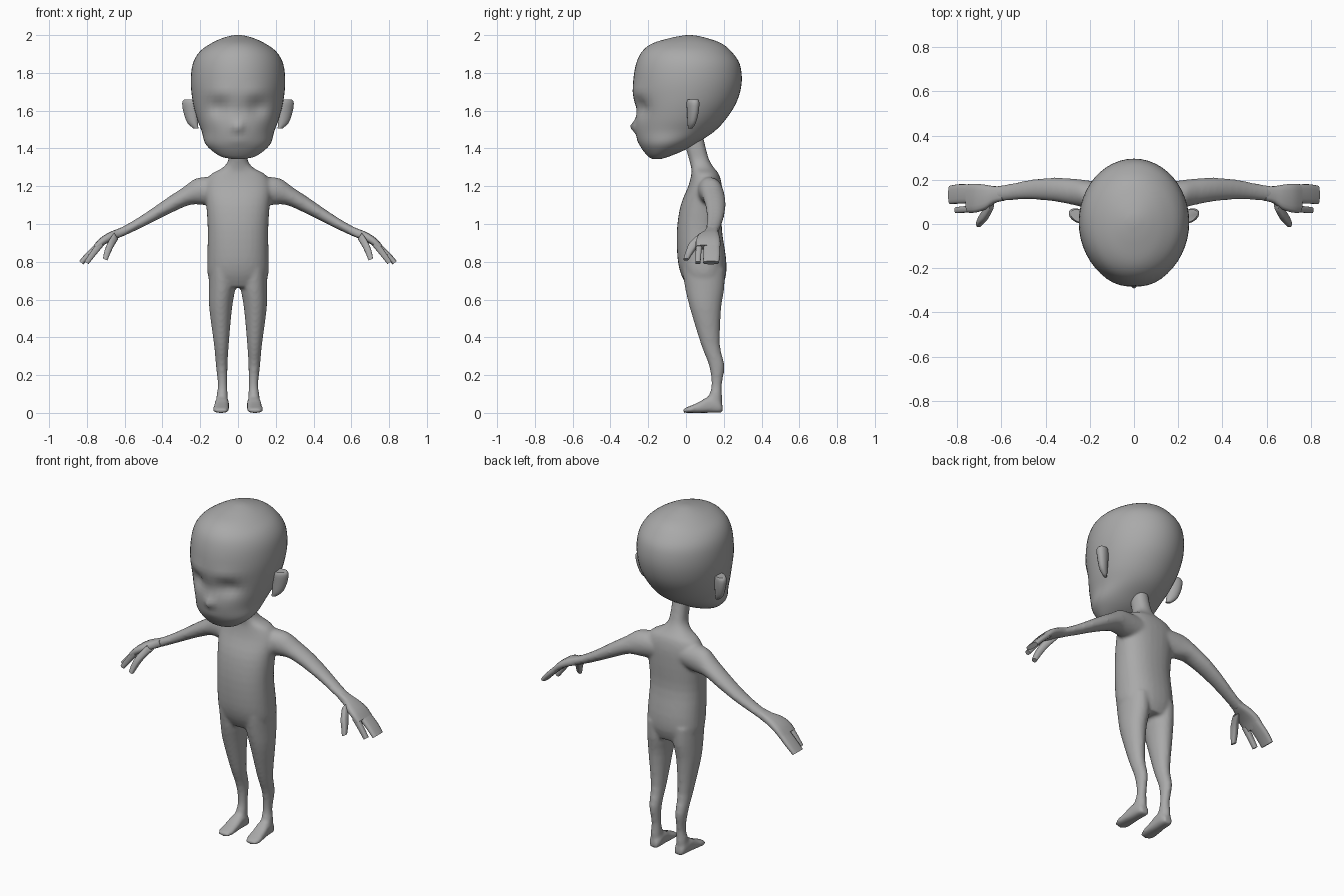
import bpy, bmesh, math
from mathutils import Vector

skin = bpy.data.materials.new("grey_skin")
skin.diffuse_color = (0.4, 0.4, 0.4, 1)


def interpolate(rows, steps):
    """Smooth curve through the rows of section values."""
    out = []
    for i in range(len(rows) - 1):
        a, b = rows[max(i - 1, 0)], rows[i]
        c, d = rows[i + 1], rows[min(i + 2, len(rows) - 1)]
        for s in range(steps):
            t = s / steps
            out.append([0.5 * (2 * q + (r - p) * t + (2 * p - 5 * q + 4 * r - w) * t * t
                               + (3 * q - p - 3 * r + w) * t ** 3)
                        for p, q, r, w in zip(a, b, c, d)])
    return out + [list(rows[-1])]


def loft(bm, rows, frame, segs=24, steps=3, power=2.0, sides=(1,)):
    """Skin superellipse sections; frame(row) gives centre and two half axes."""
    for side in sides:
        rings = []
        for row in interpolate(rows, steps):
            c, u, v = (Vector(k) for k in frame(row))
            ring = []
            for k in range(segs):
                a = 2 * math.pi * k / segs
                cu, sv = (math.copysign(abs(f) ** (2 / power), f)
                          for f in (math.cos(a), math.sin(a)))
                p = c + u * cu + v * sv
                ring.append(bm.verts.new((p.x * side, p.y, p.z)))
            rings.append(ring)
        for r, s in zip(rings, rings[1:]):
            for k in range(segs):
                j = (k + 1) % segs
                bm.faces.new((r[k], r[j], s[j], s[k]))
        bm.faces.new(rings[0])
        bm.faces.new(rings[-1])


def finish(bm, name, angle=50):
    bmesh.ops.recalc_face_normals(bm, faces=bm.faces)
    me = bpy.data.meshes.new(name)
    bm.to_mesh(me)
    bm.free()
    me.materials.append(skin)
    ob = bpy.data.objects.new(name, me)
    bpy.context.collection.objects.link(ob)
    bpy.ops.object.select_all(action='DESELECT')
    ob.select_set(True)
    bpy.context.view_layer.objects.active = ob
    bpy.ops.object.shade_smooth_by_angle(angle=math.radians(angle))
    return ob


# Section frames
def level(r):      # z, half width, front y, back y, centre x
    z, w, f, b, x = r
    return (x, (f + b) / 2, z), (w, 0, 0), (0, (b - f) / 2, 0)


def limb(r):       # x, y, z, half depth, half thickness, downward slope
    x, y, z, hy, ht, a = r
    a = math.radians(a)
    return (x, y, z), (0, hy, 0), (ht * math.sin(a), 0, ht * math.cos(a))


def sole(r):       # y, centre x, half width, height
    y, x, w, h = r
    return (x, y, h / 2), (w, 0, 0), (0, 0, h / 2)


BOTH = (1, -1)

# Head: level sections, then sockets, brow, nose and lips pushed into the face
bm = bmesh.new()
head = [(1.345, .035, -.18, -.13, 0), (1.357, .09, -.20, -.09, 0), (1.39, .14, -.228, -.01, 0),
        (1.43, .175, -.25, .06, 0), (1.49, .192, -.266, .15, 0), (1.56, .218, -.27, .215, 0),
        (1.65, .24, -.277, .27, 0), (1.75, .25, -.28, .295, 0), (1.845, .24, -.265, .285, 0),
        (1.91, .205, -.235, .243, 0), (1.955, .145, -.18, .19, 0), (1.983, .085, -.09, .115, 0),
        (1.997, .035, -.02, .055, 0), (2.0, .006, .01, .025, 0)]
loft(bm, head, level, segs=48, steps=4)


def bump(v, x, z, sx, sz):
    return math.exp(-((abs(v.co.x) - x) / sx) ** 2 - ((v.co.z - z) / sz) ** 2)


for v in bm.verts:
    if v.co.y < -.1:
        v.co.y += (.034 * bump(v, .10, 1.615, .055, .045)
                   - .008 * bump(v, .09, 1.70, .08, .03)
                   + .012 * bump(v, 0, 1.60, .03, .04)
                   - .027 * bump(v, 0, 1.515, .022, .028)
                   - .004 * bump(v, 0, 1.44, .05, .02))
finish(bm, "head", 80)

# Ears
bm = bmesh.new()
ear = [(1.505, .222, .022, .3), (1.535, .240, .03, .65), (1.59, .250, .036, .9),
       (1.64, .253, .037, 1), (1.658, .25, .037, .85)]
loft(bm, ear, lambda r: ((r[1], r[2], r[0]), (.041 * r[3], .02 * r[3], 0),
                         (-.012 * r[3], .028 * r[3], 0)), segs=16, sides=BOTH)
finish(bm, "ears")

# Body: neck and torso, arms, legs and feet fused into one skin
bm = bmesh.new()
torso = [(1.47, .045, -.01, .09, 0), (1.40, .046, .0, .105, 0), (1.335, .052, .018, .125, 0),
         (1.295, .085, .028, .15, 0), (1.262, .145, .028, .175, 0), (1.20, .175, .012, .19, 0),
         (1.10, .168, -.028, .192, 0), (.97, .16, -.048, .19, 0), (.82, .162, -.045, .212, 0),
         (.73, .16, -.025, .212, 0), (.665, .13, .01, .19, 0)]
loft(bm, torso, level, segs=32, power=2.3)

arm = [(.08, .115, 1.18, .07, .07, 10), (.19, .13, 1.172, .065, .076, 18),
       (.27, .145, 1.148, .06, .05, 25), (.36, .156, 1.10, .054, .04, 30),
       (.465, .156, 1.038, .045, .031, 31), (.55, .146, .99, .038, .026, 30),
       (.63, .135, .95, .036, .023, 28)]
loft(bm, arm, limb, sides=BOTH)

leg = [(.76, .07, -.02, .205, .085), (.66, .07, -.005, .203, .085), (.55, .06, .022, .186, .092),
       (.36, .039, .08, .18, .088), (.25, .031, .122, .204, .086), (.15, .025, .135, .19, .082),
       (.09, .03, .12, .191, .084), (.03, .032, .10, .192, .085)]
loft(bm, leg, level, sides=BOTH)

foot = [(.194, .082, .024, .04), (.17, .083, .034, .07), (.12, .085, .037, .085),
        (.07, .088, .04, .058), (.02, .09, .042, .036), (-.005, .09, .035, .026),
        (-.017, .09, .02, .018)]
loft(bm, foot, sole, power=2.8, sides=BOTH)
body = finish(bm, "body")
remesh = body.modifiers.new("fuse", 'REMESH')
remesh.mode = 'VOXEL'
remesh.voxel_size = .01
remesh.use_smooth_shade = True
blend = body.modifiers.new("blend", 'SMOOTH')
blend.factor = .5
blend.iterations = 5

# Hands: palm, fused fingers, forefinger and thumb
bm = bmesh.new()
palm = [(.59, .138, .97, .033, .021, 28), (.63, .133, .952, .038, .023, 28),
        (.67, .122, .936, .055, .023, 30), (.715, .117, .91, .065, .021, 40),
        (.75, .116, .877, .065, .018, 48)]
fingers = [(.73, .136, .895, .043, .018, 45), (.79, .136, .838, .044, .016, 50),
           (.83, .132, .795, .042, .014, 53)]
forefinger = [(.725, .07, .897, .018, .018, 45), (.765, .066, .846, .015, .016, 52),
              (.802, .063, .795, .014, .013, 55)]
thumb = [(.645, .095, .937, .03, .02, 35), (.672, .045, .895, .027, .019, 50),
         (.692, .018, .85, .02, .017, 60), (.703, .0, .812, .014, .013, 65)]
for rows in (palm, fingers, forefinger, thumb):
    loft(bm, rows, limb, segs=16, power=3, sides=BOTH)
finish(bm, "hands")
